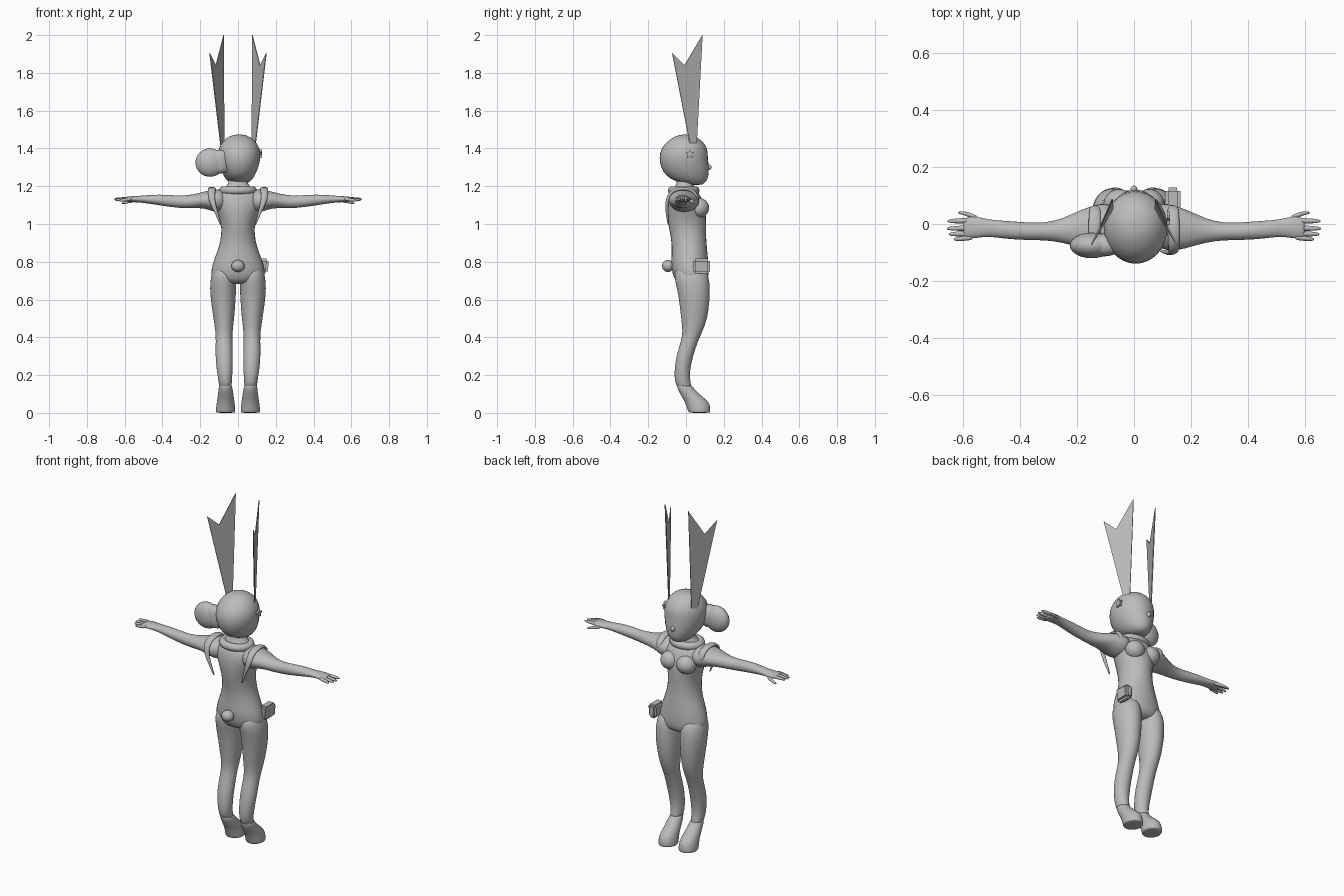
import bpy, bmesh, math
from mathutils import Vector

cube = bpy.data.objects.get("Cube")
if cube:
    bpy.data.objects.remove(cube, do_unlink=True)

# One plain clay colour
clay = bpy.data.materials.new("clay_grey")
clay.use_nodes = True
clay.diffuse_color = (0.5, 0.5, 0.5, 1)
clay.node_tree.nodes["Principled BSDF"].inputs["Base Color"].default_value = (0.5, 0.5, 0.5, 1)
SIDES = ((1, "left"), (-1, "right"))


def finish(name, bm, smooth=True, subdiv=0):
    bmesh.ops.recalc_face_normals(bm, faces=bm.faces)
    mesh = bpy.data.meshes.new(name)
    bm.to_mesh(mesh)
    bm.free()
    mesh.materials.append(clay)
    for p in mesh.polygons:
        p.use_smooth = smooth
    ob = bpy.data.objects.new(name, mesh)
    bpy.context.collection.objects.link(ob)
    if subdiv:
        mod = ob.modifiers.new("soften", 'SUBSURF')
        mod.levels = mod.render_levels = subdiv
    return ob


def loft(name, rings, n=16, subdiv=1):
    """Skin a list of closed rings of points and cap both ends."""
    bm = bmesh.new()
    loops = [[bm.verts.new(p) for p in ring] for ring in rings]
    for a, b in zip(loops, loops[1:]):
        for i in range(n):
            j = (i + 1) % n
            bm.faces.new((a[i], a[j], b[j], b[i]))
    bm.faces.new(loops[0])
    bm.faces.new(loops[-1])
    return finish(name, bm, True, subdiv)


def circle(n):
    return [(math.cos(math.tau * i / n), math.sin(math.tau * i / n)) for i in range(n)]


def upright(name, rows, n=16, side=1):
    """Rows are z, x min, x max, y min, y max."""
    loft(name, [[(side * ((a + b) + (b - a) * u) / 2, ((c + d) + (d - c) * v) / 2, z)
                 for u, v in circle(n)] for z, a, b, c, d in rows], n)


def sideways(name, rows, n=16, side=1):
    """Rows are x, y min, y max, z min, z max."""
    loft(name, [[(side * x, ((a + b) + (b - a) * u) / 2, ((c + d) + (d - c) * v) / 2)
                 for u, v in circle(n)] for x, a, b, c, d in rows], n)


def ball(name, centre, radii):
    bm = bmesh.new()
    bmesh.ops.create_uvsphere(bm, u_segments=24, v_segments=16, radius=1)
    for v in bm.verts:
        v.co = Vector(centre) + Vector(c * r for c, r in zip(v.co, radii))
    return finish(name, bm)


def plate(name, outline, offset):
    """Flat outline given thickness along an offset vector."""
    bm = bmesh.new()
    half = Vector(offset) / 2
    front = [bm.verts.new(Vector(p) + half) for p in outline]
    back = [bm.verts.new(Vector(p) - half) for p in outline]
    bm.faces.new(front)
    bm.faces.new(back[::-1])
    for i in range(len(front)):
        j = (i + 1) % len(front)
        bm.faces.new((front[i], front[j], back[j], back[i]))
    return finish(name, bm, False)


# Torso from hips to neck
torso = [(0.68, .11, -.04, .10), (0.71, .147, -.065, .122), (0.76, .145, -.08, .122),
         (0.81, .13, -.08, .12), (0.88, .102, -.076, .112), (0.94, .09, -.084, .108),
         (1.0, .089, -.097, .108), (1.06, .112, -.103, .108), (1.11, .13, -.102, .1),
         (1.155, .125, -.09, .075), (1.185, .085, -.07, .05), (1.205, .05, -.05, .04),
         (1.27, .047, -.045, .045)]
upright("torso", [(z, -w, w, a, b) for z, w, a, b in torso])

# Head, nose and hair bun
head = [(1.205, .03, .02, .085), (1.225, .062, -.06, .112), (1.255, .085, -.11, .122),
        (1.3, .105, -.136, .125), (1.35, .117, -.146, .118), (1.4, .113, -.135, .118),
        (1.44, .088, -.1, .09), (1.465, .054, -.058, .05), (1.474, .02, -.025, .02)]
upright("head", [(z, .006 - w, .006 + w, a, b) for z, w, a, b in head])
ball("nose", (0, .12, 1.3), (.012, .015, .015))
ball("hair_bun", (-.148, -.075, 1.325), (.077, .045, .075))
upright("hair_bun_root", [(1.265, -.15, -.05, -.1, -.05), (1.3, -.17, -.04, -.115, -.03),
                          (1.36, -.17, -.04, -.115, -.03), (1.395, -.15, -.05, -.1, -.05)])

# Collar ring
bm = bmesh.new()
ring = [[bm.verts.new(((.078 + .022 * u) * c, -.012 + (.062 + .022 * u) * s, 1.178 + .022 * v))
         for u, v in circle(10)] for c, s in circle(32)]
for i in range(32):
    for j in range(10):
        a, b, k = ring[i], ring[(i + 1) % 32], (j + 1) % 10
        bm.faces.new((a[j], b[j], b[k], a[k]))
finish("collar", bm)

# Tail and hip pouch
ball("tail", (0, -.095, .778), (.035, .032, .032))
bm = bmesh.new()
bmesh.ops.create_cube(bm, size=1)
for v in bm.verts:
    taper = .75 if v.co.z < 0 else 1
    v.co = Vector((.136 + v.co.x * .056 * taper, .083 + v.co.y * .09, .777 + v.co.z * .08))
bmesh.ops.bevel(bm, geom=bm.edges[:], offset=.012, segments=2, affect='EDGES')
finish("hip_pouch", bm, False)

# Star earring
star = []
for i in range(10):
    r, t = (.025, .013)[i % 2], math.tau * i / 10
    star.append((.121, .02 + r * math.sin(t), 1.37 + r * math.cos(t)))
plate("star_earring", star, (.012, 0, 0))

for s, side in SIDES:
    # Notched, blade-like ears
    ear = [(-.09, .025, 1.4), (-.15, -.073, 1.905), (-.117, -.008, 1.84),
           (-.076, .087, 2.0), (-.074, .055, 1.4)]
    plate(side + "_ear", [(-s * x, y, z) for x, y, z in ear], (s * .004, .002, 0))

    # Bust
    ball(side + "_bust", (s * .052, .07, 1.085), (.055, .052, .052))

    # Leg down to the ankle
    upright(side + "_leg", [
        (.78, .02, .125, -.055, .1), (.72, .005, .147, -.065, .124), (.66, .009, .15, -.05, .128),
        (.6, .011, .146, -.038, .127), (.5, .019, .131, -.027, .116), (.43, .028, .12, -.018, .088),
        (.385, .03, .118, -.026, .066), (.3, .026, .121, -.053, .037), (.22, .028, .113, -.063, .02),
        (.16, .032, .102, -.06, .022), (.12, .034, .1, -.04, .04)], side=s)

    # Pointed foot with a raised heel
    upright(side + "_foot", [
        (.16, .034, .1, -.056, .02), (.125, .028, .104, -.045, .045), (.09, .022, .108, -.026, .082),
        (.06, .018, .113, -.008, .122), (.03, .014, .117, .003, .13), (.004, .013, .118, .012, .13),
        (0, .014, .117, .014, .128)], side=s)

    # Arm, palm and fingers
    sideways(side + "_arm", [
        (.06, -.08, .07, 1.06, 1.185), (.12, -.096, .075, 1.06, 1.185), (.16, -.093, .06, 1.077, 1.178),
        (.2, -.081, .045, 1.084, 1.166), (.25, -.066, .02, 1.082, 1.155), (.31, -.057, .004, 1.084, 1.15),
        (.38, -.057, .006, 1.093, 1.156), (.45, -.053, .012, 1.104, 1.156), (.51, -.043, .015, 1.113, 1.15),
        (.55, -.05, .028, 1.115, 1.148), (.585, -.052, .026, 1.117, 1.146), (.6, -.045, .015, 1.12, 1.142)],
        side=s)
    fingers = [("index", .57, .655, .012, .01), ("middle", .57, .657, -.014, -.016),
               ("ring", .57, .65, -.033, -.036), ("little", .56, .632, -.046, -.054)]
    for k, (finger, x0, x1, y0, y1) in enumerate(fingers):
        z, drop = 1.133, .003 * k
        sideways(side + "_" + finger + "_finger", [
            (x0 + (x1 - x0) * t, y0 + (y1 - y0) * t - r, y0 + (y1 - y0) * t + r,
             z - drop * t - r, z - drop * t + r)
            for t, r in ((0, .011), (.5, .01), (.85, .008), (1, .003))], n=8, side=s)
    sideways(side + "_thumb", [
        (.54, .005, .025, 1.115, 1.137), (.575, .022, .042, 1.11, 1.13),
        (.6, .032, .046, 1.106, 1.122), (.618, .036, .043, 1.105, 1.113)], n=8, side=s)

    # Strap running over the shoulder and tapering down the body
    path = [(.135, .06, 1.12, .018), (.137, .055, 1.16, .02), (.138, .02, 1.188, .022),
            (.139, -.045, 1.188, .022), (.14, -.088, 1.165, .02), (.138, -.1, 1.12, .017),
            (.118, -.101, 1.07, .009), (.1, -.096, 1.02, .006), (.09, -.092, .99, .003)]
    pts = [Vector(p[:3]) for p in path]
    rings = []
    for i, p in enumerate(pts):
        along = (pts[min(i + 1, len(pts) - 1)] - pts[max(i - 1, 0)]).normalized()
        wide = (Vector((1, 0, 0)) - along * along.x).normalized()
        out = along.cross(wide)
        w = path[i][3]
        rings.append([p + wide * w * u + out * min(w, .01) * v for u, v in circle(12)])
    loft(side + "_shoulder_strap", [[(s * q.x, q.y, q.z) for q in r] for r in rings], n=12)
